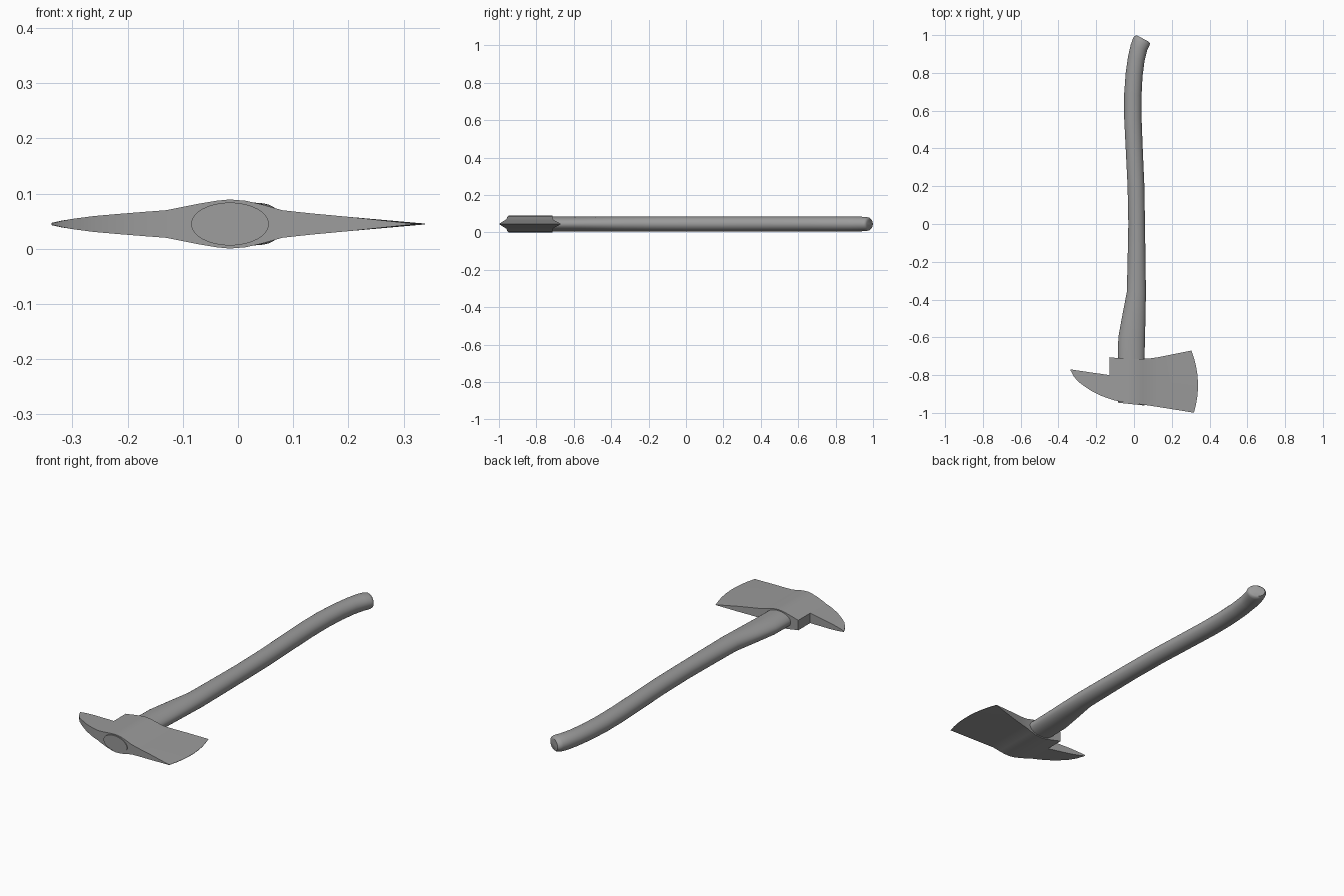
import bpy, bmesh, math
from mathutils import Vector

ZC = 0.045  # mid-plane height
grey = bpy.data.materials.new("dark_grey")
grey.diffuse_color = (0.33, 0.33, 0.33, 1)


def finish(bm, name, angle):
    bmesh.ops.remove_doubles(bm, verts=bm.verts, dist=1e-5)
    bmesh.ops.recalc_face_normals(bm, faces=bm.faces)
    me = bpy.data.meshes.new(name)
    bm.to_mesh(me)
    bm.free()
    me.materials.append(grey)
    ob = bpy.data.objects.new(name, me)
    bpy.context.collection.objects.link(ob)
    bpy.ops.object.select_all(action='DESELECT')
    bpy.context.view_layer.objects.active = ob
    ob.select_set(True)
    bpy.ops.object.shade_smooth_by_angle(angle=math.radians(angle))
    return ob


def loft(bm, rings, cap_start=True, cap_end=True):
    vs = [[bm.verts.new(p) for p in r] for r in rings]
    n = len(vs[0])
    for a, b in zip(vs, vs[1:]):
        for i in range(n):
            j = (i + 1) % n
            bm.faces.new((a[i], a[j], b[j], b[i]))
    if cap_start:
        bm.faces.new(vs[0])
    if cap_end:
        bm.faces.new(vs[-1])


def slab_ring(xt, yt, xb, yb, h, bulge=0.0, rows=8):
    """Closed section across the head, 2h thick, from upper to lower outline point."""
    side = []
    for k in range(rows + 1):
        t = k / rows
        side.append((xt + (xb - xt) * t + bulge * 4 * t * (1 - t), yt + (yb - yt) * t))
    return ([(x, y, ZC + h) for x, y in side] +
            [(x, y, ZC - h) for x, y in reversed(side)])


# Axe blade and socket: upper point, lower point, half thickness, edge bulge
blade = [
    (-0.13, -0.705, -0.13, -0.925, 0.025),
    (-0.105, -0.708, -0.105, -0.933, 0.030),
    (-0.07, -0.711, -0.07, -0.941, 0.037),
    (-0.04, -0.713, -0.04, -0.946, 0.042),
    (-0.015, -0.714, -0.015, -0.949, 0.0445),
    (0.015, -0.715, 0.015, -0.952, 0.042),
    (0.045, -0.714, 0.045, -0.956, 0.035),
    (0.08, -0.712, 0.08, -0.961, 0.025),
    (0.13, -0.705, 0.13, -0.969, 0.0195),
    (0.20, -0.691, 0.20, -0.980, 0.013),
    (0.304, -0.67, 0.317, -0.999, 0.0008, 0.028),
]
bm = bmesh.new()
loft(bm, [slab_ring(*s) for s in blade])
finish(bm, "axe_blade", 25)

# Curved pick on the opposite side
pick = [
    (-0.338, -0.769, -0.335, -0.777, 0.002),
    (-0.320, -0.772, -0.318, -0.808, 0.006),
    (-0.295, -0.776, -0.295, -0.835, 0.010),
    (-0.26, -0.781, -0.26, -0.861, 0.0145),
    (-0.22, -0.787, -0.22, -0.887, 0.018),
    (-0.17, -0.794, -0.17, -0.911, 0.022),
    (-0.13, -0.80, -0.13, -0.925, 0.025),
]
bm = bmesh.new()
loft(bm, [slab_ring(*s) for s in pick], cap_end=False)
finish(bm, "axe_pick", 25)

# Handle: left and right outline points, half height
handle = [
    ((-0.085, -0.946), (0.056, -0.961), 0.039),
    ((-0.085, -0.70), (0.056, -0.70), 0.039),
    ((-0.083, -0.60), (0.058, -0.60), 0.039),
    ((-0.063, -0.49), (0.061, -0.49), 0.039),
    ((-0.038, -0.36), (0.063, -0.36), 0.039),
    ((-0.034, -0.20), (0.061, -0.20), 0.039),
    ((-0.030, 0.0), (0.058, 0.0), 0.039),
    ((-0.034, 0.20), (0.055, 0.20), 0.039),
    ((-0.043, 0.38), (0.047, 0.38), 0.039),
    ((-0.052, 0.56), (0.040, 0.56), 0.039),
    ((-0.052, 0.69), (0.040, 0.68), 0.039),
    ((-0.044, 0.80), (0.045, 0.78), 0.039),
    ((-0.031, 0.89), (0.056, 0.865), 0.039),
    ((-0.017, 0.95), (0.070, 0.92), 0.039),
    ((-0.006, 0.98), (0.083, 0.946), 0.038),
    ((0.001, 0.993), (0.084, 0.957), 0.035),
    ((0.014, 0.999), (0.077, 0.966), 0.028),
]
SIDES = 32
rings = []
for l, r, h in handle:
    l, r = Vector((*l, ZC)), Vector((*r, ZC))
    mid, half = (l + r) / 2, (r - l) / 2
    rings.append([mid + half * math.cos(a) + Vector((0, 0, h * math.sin(a)))
                  for a in (2 * math.pi * i / SIDES for i in range(SIDES))])
bm = bmesh.new()
loft(bm, rings)
finish(bm, "handle", 50)
